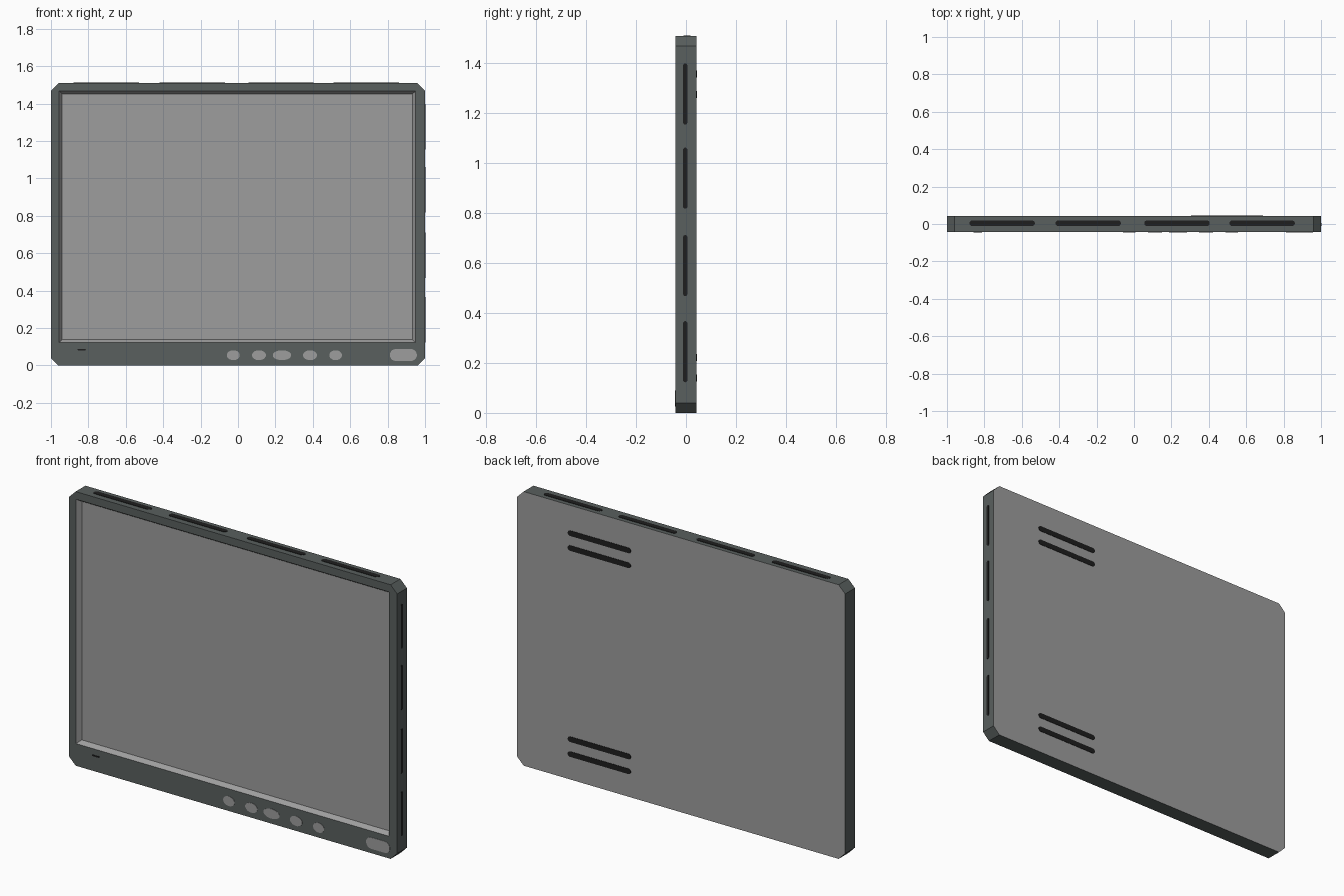
import bpy, bmesh, math
from mathutils import Vector

if "Cube" in bpy.data.objects:
    bpy.data.objects.remove(bpy.data.objects["Cube"])


def material(name, rgb):
    m = bpy.data.materials.new(name)
    m.diffuse_color = (*rgb, 1)
    m.use_nodes = True
    m.node_tree.nodes["Principled BSDF"].inputs["Base Color"].default_value = m.diffuse_color
    return m


DARK = material("charcoal plastic", (0.10, 0.115, 0.112))
GREY = material("mid grey", (0.34, 0.34, 0.34))
BLACK = material("vent black", (0.013, 0.013, 0.013))

H, D = 1.51, 0.0425      # body height, half depth
X, Y, Z = Vector((1, 0, 0)), Vector((0, 1, 0)), Vector((0, 0, 1))


def finish(name, bm, mats):
    bmesh.ops.recalc_face_normals(bm, faces=bm.faces)
    me = bpy.data.meshes.new(name)
    bm.to_mesh(me)
    bm.free()
    for m in mats:
        me.materials.append(m)
    ob = bpy.data.objects.new(name, me)
    bpy.context.collection.objects.link(ob)
    return ob


def monitor_body():
    """Chamfered slab with a sloped screen recess; grey back and screen."""
    bm = bmesh.new()
    c = 0.04
    outline = [(c - 1, 0), (1 - c, 0), (1, c), (1, H - c),
               (1 - c, H), (c - 1, H), (-1, H - c), (-1, c)]

    def ring(pts, y):
        return [bm.verts.new((x, y, z)) for x, z in pts]

    def rect(x0, x1, z0, z1):
        return [(x0, z0), (x1, z0), (x1, z1), (x0, z1)]

    front, back = ring(outline, -D), ring(outline, D)
    lip = ring(rect(-0.957, 0.95, 0.122, 1.468), -D)
    screen = ring(rect(-0.94, 0.933, 0.138, 1.452), -D + 0.025)
    grey = [bm.faces.new(back[::-1]), bm.faces.new(screen)]
    for i in range(8):
        j = (i + 1) % 8
        bm.faces.new((front[i], back[i], back[j], front[j]))
    for i in range(4):
        j = (i + 1) % 4
        a, b, n = front[2 * i], front[2 * i + 1], front[(2 * i + 2) % 8]
        bm.faces.new((a, b, lip[j], lip[i]))
        bm.faces.new((b, n, lip[j]))
        grey.append(bm.faces.new((lip[i], lip[j], screen[j], screen[i])))
    for f in grey:
        f.material_index = 1
    finish("monitor_body", bm, [DARK, GREY])


def plate(name, centre, along, across, length, width, mat, oval=False):
    """Thin round-ended (or oval) plate sitting on a surface."""
    bm = bmesh.new()
    r, n = width / 2, 16
    pts = []
    for k in range(n):
        t = 2 * math.pi * (k + 0.5) / n
        if oval:
            u = math.cos(t) * length / 2
        else:
            u = math.cos(t) * r + math.copysign(length / 2 - r, math.cos(t))
        pts.append((u, math.sin(t) * r))
    normal = along.cross(across) * 0.002
    lo, hi = [[bm.verts.new(Vector(centre) + along * u + across * v + normal * s)
               for u, v in pts] for s in (-1, 1)]
    bm.faces.new(lo[::-1])
    bm.faces.new(hi)
    for i in range(n):
        j = (i + 1) % n
        bm.faces.new((lo[i], lo[j], hi[j], hi[i]))
    finish(name, bm, [mat])


monitor_body()

# Front control buttons, power button and indicator
for i, (x, w) in enumerate([(-0.025, 0.07), (0.112, 0.075), (0.235, 0.10),
                            (0.385, 0.075), (0.522, 0.068)]):
    plate(f"front_button_{i}", (x, -D, 0.055), X, Z, w, 0.054, GREY, True)
plate("power_button", (0.884, -D, 0.056), X, Z, 0.145, 0.064, GREY)
plate("indicator_mark", (-0.836, -D, 0.085), X, Z, 0.045, 0.008, BLACK)

# Vents on top
for i, x in enumerate([-0.705, -0.245, 0.23, 0.685]):
    plate(f"top_vent_{i}", (x, 0.004, H), X, Y, 0.35, 0.03, BLACK)

# Vents on the right side
for i, z in enumerate([0.245, 0.59, 0.94, 1.277]):
    plate(f"side_vent_{i}", (1, -0.003, z), Z, Y, 0.245, 0.017, BLACK)

# Paired vents on the back
for i, z in enumerate([0.14, 0.222, 1.275, 1.357]):
    plate(f"back_vent_{i}", (0.498, D, z), X, Z, 0.385, 0.03, BLACK)
